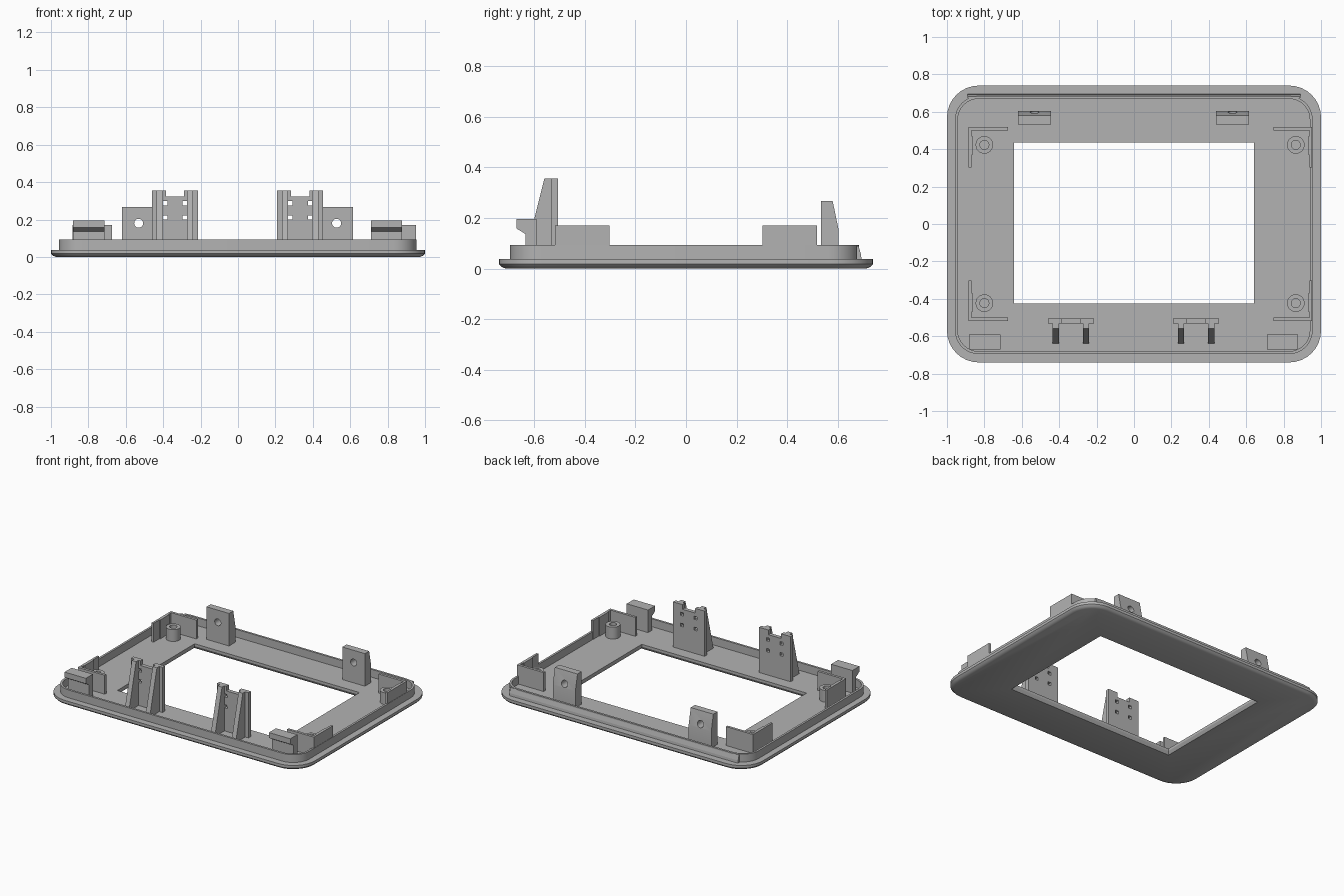
import bpy, bmesh, math
from mathutils import Vector

if "Cube" in bpy.data.objects:
    bpy.data.objects.remove(bpy.data.objects["Cube"])

grey = bpy.data.materials.new("plain grey")
grey.diffuse_color = (0.45, 0.45, 0.45, 1)
grey.use_nodes = True
grey.node_tree.nodes["Principled BSDF"].inputs["Base Color"].default_value = grey.diffuse_color
FLOOR = 0.037


def finish(name, bm):
    bmesh.ops.recalc_face_normals(bm, faces=bm.faces)
    me = bpy.data.meshes.new(name)
    bm.to_mesh(me)
    bm.free()
    me.materials.append(grey)
    ob = bpy.data.objects.new(name, me)
    bpy.context.collection.objects.link(ob)
    return ob


def loft(name, rings):
    """Skin a stack of equal-length rings and cap both ends."""
    bm = bmesh.new()
    rows = [[bm.verts.new(p) for p in r] for r in rings]
    n = len(rows[0])
    for a, b in zip(rows, rows[1:]):
        for i in range(n):
            j = (i + 1) % n
            bm.faces.new((a[i], a[j], b[j], b[i]))
    bm.faces.new(rows[0])
    bm.faces.new(rows[-1])
    return finish(name, bm)


def box(name, x0, x1, y0, y1, z0, z1):
    return loft(name, [[(x0, y0, z), (x1, y0, z), (x1, y1, z), (x0, y1, z)] for z in (z0, z1)])


def side_profile(name, x0, x1, yz):
    """Extrude a y-z outline along x."""
    return loft(name, [[(x, y, z) for y, z in yz] for x in (x0, x1)])


def circle(x, y, z, r, axis, n=24):
    pts = []
    for i in range(n):
        a = 2 * math.pi * i / n
        c, s = r * math.cos(a), r * math.sin(a)
        pts.append((x + c, y + s, z) if axis == 'z' else (x + c, y, z + s))
    return pts


def rounded(x0, x1, y0, y1, r, z, seg=8):
    pts = []
    corners = ((x1 - r, y1 - r), (x0 + r, y1 - r), (x0 + r, y0 + r), (x1 - r, y0 + r))
    for k, (cx, cy) in enumerate(corners):
        for i in range(seg + 1):
            a = math.pi / 2 * (k + i / seg)
            pts.append((cx + r * math.cos(a), cy + r * math.sin(a), z))
    return pts


def cut(ob, *cutters):
    bpy.context.view_layer.objects.active = ob
    for c in cutters:
        m = ob.modifiers.new("cut", 'BOOLEAN')
        m.operation, m.solver, m.object = 'DIFFERENCE', 'EXACT', c
        bpy.ops.object.modifier_apply(modifier=m.name)
        bpy.data.objects.remove(c)
    return ob


def smooth(ob):
    bpy.ops.object.select_all(action='DESELECT')
    ob.select_set(True)
    bpy.context.view_layer.objects.active = ob
    bpy.ops.object.shade_smooth_by_angle(angle=math.radians(25))


# Bezel: flange with eased lower edge, thin upright rim, recessed floor
def flange(inset, z):
    return rounded(-1 + inset, 1 - inset, -0.74 + inset, 0.74 - inset, 0.17 - inset, z)


def rim(inset, z):
    return rounded(-0.957 + inset, 0.955 - inset, -0.695 + inset, 0.684 - inset, 0.125 - inset, z)


bezel = loft("bezel", [flange(0.026, 0), flange(0.01, 0.007), flange(0, 0.018), flange(0, FLOOR),
                       rim(0, FLOOR), rim(0, 0.092), rim(0.015, 0.092), rim(0.015, FLOOR)])

# Screen opening, slightly wider at the underside
opening = loft("opening_cutter", [
    [(sx * (0.642 + e), 0.005 + sy * (0.43 + e), z) for sx, sy in ((-1, -1), (1, -1), (1, 1), (-1, 1))]
    for e, z in ((0.015, -0.01), (0.012, 0.0), (0, 0.02), (0, 0.2))])
cut(bezel, opening)
smooth(bezel)

# Snap ridge along the back rim
side_profile("back_ridge", -0.89, 0.89,
             [(0.675, 0.036), (0.694, 0.036), (0.692, 0.055), (0.682, 0.09), (0.675, 0.09)])

for side, sx in (("left", -1), ("right", 1)):
    for end, sy in (("back", 1), ("front", -1)):
        # Screw posts with a blind bore
        px, py = (-0.80 if sx < 0 else 0.865), sy * 0.423
        post = loft(f"{side}_{end}_post", [circle(px, py, z, 0.047, 'z') for z in (0.03, 0.12)])
        cut(post, loft("bore", [circle(px, py, z, 0.024, 'z') for z in (0.045, 0.2)]))
        smooth(post)

        # L-shaped corner brackets
        x0, x1 = (-0.885, -0.675) if sx < 0 else (0.745, 0.953)
        ya, yb = sorted((sy * 0.50, sy * 0.518))
        box(f"{side}_{end}_bracket_long", x0, x1, ya, yb, 0.03, 0.17)
        ya, yb = sorted((sy * 0.303, sy * 0.517))
        wx = x0 if sx < 0 else x1 - 0.015
        box(f"{side}_{end}_bracket_short", wx, wx + 0.015, ya, yb, 0.03, 0.17)
        ya, yb = sorted((sy * 0.37, sy * 0.47))
        rx = x0 + 0.014 if sx < 0 else x1 - 0.021
        box(f"{side}_{end}_bracket_rib", rx, rx + 0.007, ya, yb, 0.03, 0.17)

    # Back tabs with a round hole
    tx = -0.531 if sx < 0 else 0.527
    tab = side_profile(f"{side}_back_tab", tx - 0.088, tx + 0.088,
                       [(0.533, 0.03), (0.603, 0.03), (0.603, 0.155), (0.58, 0.266), (0.533, 0.266)])
    cut(tab, loft("hole", [circle(tx, y, 0.18, 0.024, 'y') for y in (0.4, 0.7)]))
    smooth(tab)

    # Front hook catches
    hx = -0.798 if sx < 0 else 0.793
    side_profile(f"{side}_front_catch", hx - 0.083, hx + 0.083,
                 [(-0.592, 0.03), (-0.592, 0.196), (-0.67, 0.196), (-0.67, 0.158),
                  (-0.634, 0.136), (-0.634, 0.03)])

    # Front upright: notched plate with four square holes and two tapered ribs
    ux = -0.337 if sx < 0 else 0.332
    plate = box(f"{side}_upright", ux - 0.123, ux + 0.123, -0.533, -0.506, 0.03, 0.355)
    cutters = [box("notch", ux - 0.049, ux + 0.049, -0.6, -0.4, 0.322, 0.5)]
    for s in (-1, 1):
        for z in (0.21, 0.287):
            cutters.append(box("slot", ux + s * 0.053 - 0.012, ux + s * 0.053 + 0.012,
                               -0.6, -0.4, z - 0.011, z + 0.011))
    cut(plate, *cutters)
    for label, s in (("a", -1), ("b", 1)):
        rx = ux + s * 0.081
        side_profile(f"{side}_upright_rib_{label}", rx - 0.0165, rx + 0.0165,
                     [(-0.53, 0.03), (-0.53, 0.355), (-0.56, 0.355), (-0.642, 0.03)])
